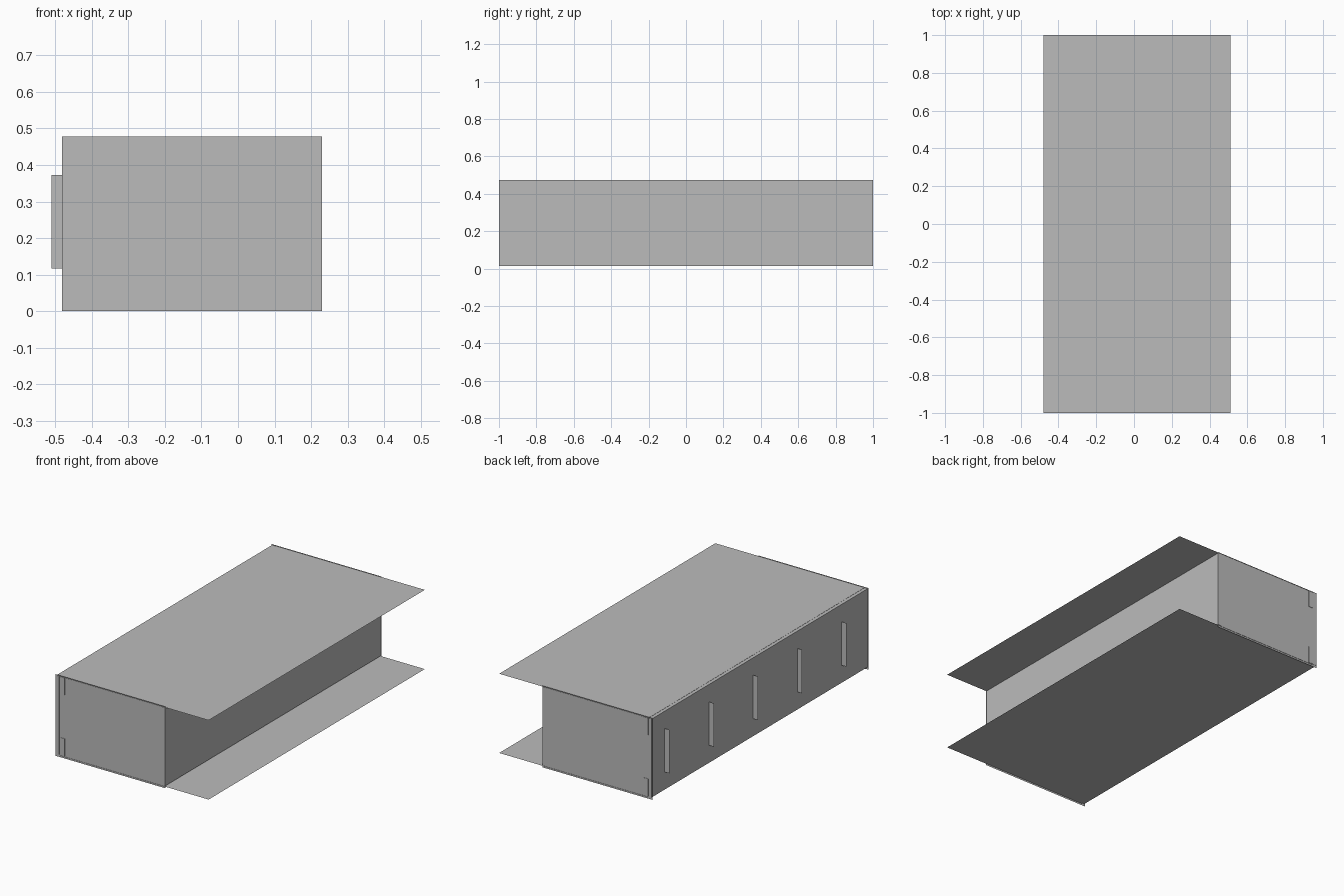
import bpy

if "Cube" in bpy.data.objects:
    bpy.data.objects.remove(bpy.data.objects["Cube"])

grey = bpy.data.materials.new("plain grey")
grey.diffuse_color = (0.5, 0.5, 0.5, 1)
grey.use_nodes = True
grey.node_tree.nodes["Principled BSDF"].inputs["Base Color"].default_value = grey.diffuse_color


def make(name, verts, faces):
    mesh = bpy.data.meshes.new(name)
    mesh.from_pydata(verts, [], faces)
    mesh.materials.append(grey)
    ob = bpy.data.objects.new(name, mesh)
    bpy.context.collection.objects.link(ob)
    return ob


def box(name, x0, x1, z0, z1, y=1.0):
    """Long bar running the whole length of the model."""
    verts = [(a, b, c) for a in (x0, x1) for b in (-y, y) for c in (z0, z1)]
    faces = [(0, 1, 3, 2), (4, 6, 7, 5), (0, 4, 5, 1),
             (2, 3, 7, 6), (0, 2, 6, 4), (1, 5, 7, 3)]
    return make(name, verts, faces)


def upright_sheet(name, y, x0, x1, z0, z1):
    """Single sheet facing along y."""
    order = (0, 1, 2, 3) if y < 0 else (3, 2, 1, 0)
    return make(name, [(x0, y, z0), (x1, y, z0), (x1, y, z1), (x0, y, z1)], [order])


def flat_sheet(name, z, x0, x1, up):
    """Single level sheet over the whole length."""
    order = (0, 1, 2, 3) if up else (3, 2, 1, 0)
    return make(name, [(x0, -1, z), (x1, -1, z), (x1, 1, z), (x0, 1, z)], [order])


# Side boards
box("left_board", -0.478, -0.458, 0.014, 0.473)
box("right_board", 0.208, 0.228, 0.014, 0.473)

# Inner rails beside the left board
box("lower_rail", -0.455, -0.423, 0.016, 0.116)
box("upper_rail", -0.455, -0.423, 0.373, 0.472)

# Top and bottom sheets overhanging the right side
flat_sheet("top_sheet", 0.474, -0.458, 0.51, True)
flat_sheet("bottom_sheet", 0.010, -0.458, 0.51, False)

# End panels
upright_sheet("front_panel", -0.998, -0.482, 0.23, 0.0, 0.478)
upright_sheet("back_panel", 0.998, -0.482, 0.23, 0.0, 0.478)

# Row of thin fins on the left side
for i in range(5):
    upright_sheet(f"side_fin_{i + 1}", 0.88 - 0.409 * i, -0.51, -0.478, 0.117, 0.372)
